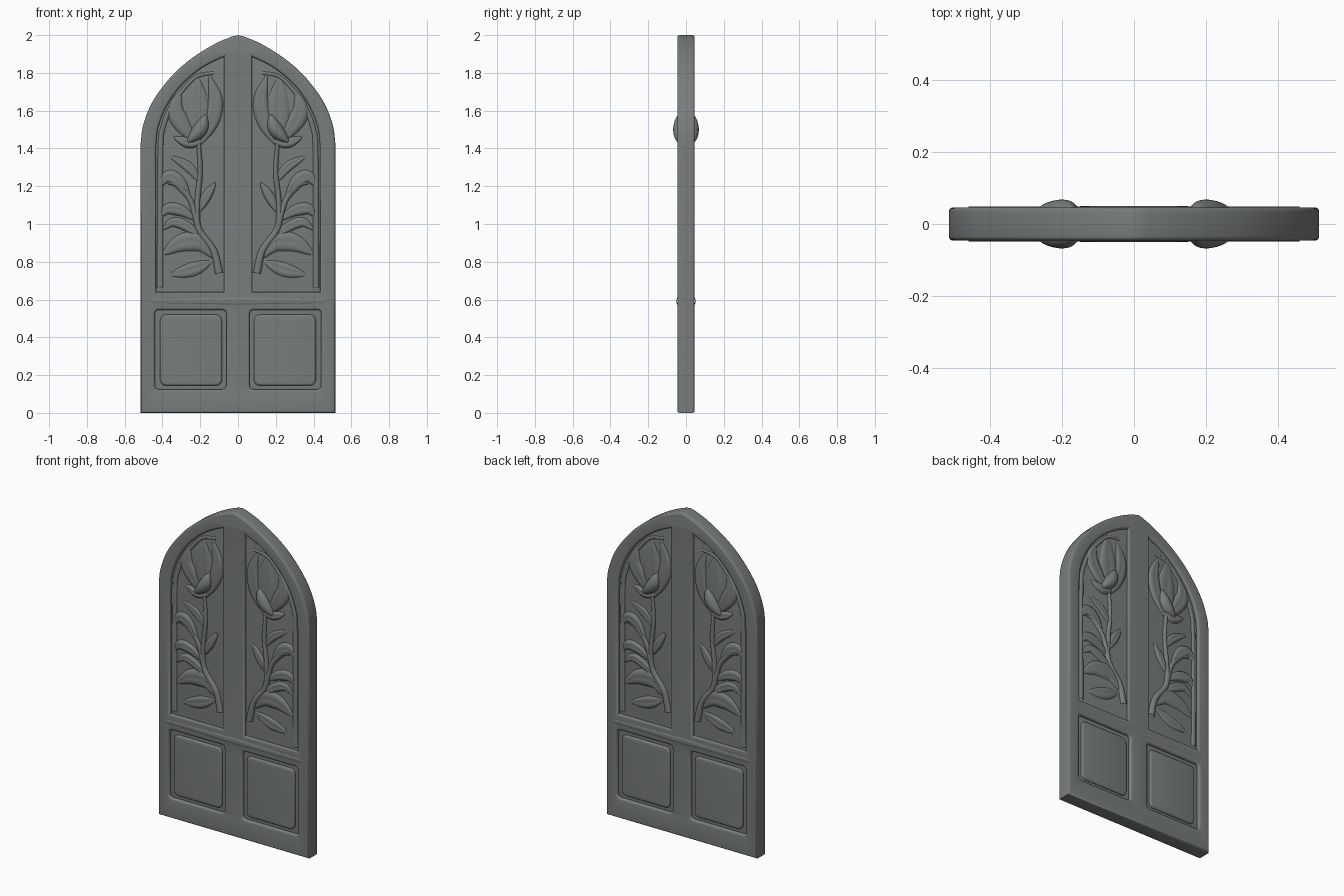
import bpy, bmesh, math
from mathutils import Vector, Matrix

if "Cube" in bpy.data.objects:
    bpy.data.objects.remove(bpy.data.objects["Cube"])

grey = bpy.data.materials.new("weathered_grey")
grey.diffuse_color = (0.19, 0.205, 0.203, 1)
grey.use_nodes = True
grey.node_tree.nodes["Principled BSDF"].inputs["Base Color"].default_value = grey.diffuse_color
FLOOR = 0.028          # half thickness of the recessed core


def finish(ob, mirror=None, angle=50):
    ob.data.materials.clear()
    ob.data.materials.append(grey)
    if mirror:
        m = ob.modifiers.new("mirror", 'MIRROR')
        m.use_axis = mirror
        m.use_mirror_merge = False
    bpy.ops.object.select_all(action='DESELECT')
    ob.select_set(True)
    bpy.context.view_layer.objects.active = ob
    bpy.ops.object.shade_smooth_by_angle(angle=math.radians(angle))
    return ob


def smooth_path(pts, n=5):
    """Catmull-Rom through 2D points."""
    p = [Vector(q) for q in pts]
    p = [2 * p[0] - p[1]] + p + [2 * p[-1] - p[-2]]
    out = []
    for i in range(1, len(p) - 2):
        a, b, c, d = p[i - 1:i + 3]
        for k in range(n):
            t = k / n
            out.append(0.5 * (2 * b + (c - a) * t + (2 * a - 5 * b + 4 * c - d) * t * t
                              + (3 * b - a - 3 * c + d) * t ** 3))
    return out + [p[-2]]


def plate(name, loops, half, bevel, mirror=None):
    """Filled outline (first loop) with holes, extruded to both sides in y."""
    cu = bpy.data.curves.new(name, 'CURVE')
    cu.dimensions = '2D'
    cu.fill_mode = 'BOTH'
    cu.extrude = half - bevel
    cu.bevel_depth = bevel
    cu.offset = -bevel
    cu.bevel_resolution = 3
    for loop in loops:
        s = cu.splines.new('POLY')
        s.points.add(len(loop) - 1)
        for pt, q in zip(s.points, loop):
            pt.co = (q[0], q[1], 0, 1)
        s.use_cyclic_u = True
    tmp = bpy.data.objects.new(name + "_tmp", cu)
    bpy.context.collection.objects.link(tmp)
    dg = bpy.context.evaluated_depsgraph_get()
    me = bpy.data.meshes.new_from_object(tmp.evaluated_get(dg))
    bpy.data.objects.remove(tmp)
    me.transform(Matrix.Rotation(math.pi / 2, 4, 'X'))
    bm = bmesh.new()
    bm.from_mesh(me)
    bmesh.ops.remove_doubles(bm, verts=bm.verts, dist=1e-5)
    bmesh.ops.recalc_face_normals(bm, faces=bm.faces)
    bm.to_mesh(me)
    bm.free()
    ob = bpy.data.objects.new(name, me)
    bpy.context.collection.objects.link(ob)
    return finish(ob, mirror)


def rounded_rect(x0, x1, z0, z1, r):
    out = []
    for cx, cz, a0 in ((x1 - r, z1 - r, 0), (x0 + r, z1 - r, 90),
                       (x0 + r, z0 + r, 180), (x1 - r, z0 + r, 270)):
        for k in range(5):
            a = math.radians(a0 + 22.5 * k)
            out.append(Vector((cx + r * math.cos(a), cz + r * math.sin(a))))
    return out


def flip(loop):
    return [Vector((-q[0], q[1])) for q in reversed(loop)]


def relief(name, path, width, height, leaf=True, base=FLOOR - 0.004, rib=0.0):
    """Raised strip along a path: pointed leaf or round stem, on all four panels."""
    pts = smooth_path(path, 7)
    n, m = len(pts), 10
    bm = bmesh.new()
    rows = []
    for i, p in enumerate(pts):
        u = i / (n - 1)
        tan = (pts[min(i + 1, n - 1)] - pts[max(i - 1, 0)]).normalized()
        nor = Vector((-tan.y, tan.x))
        prof = (math.sin(math.pi * (0.03 + 0.94 * u)) ** 0.8 if leaf
                else 1 - 0.45 * u)
        row = []
        for j in range(m + 1):
            v = 2 * j / m - 1
            q = p + nor * v * width * prof
            h = height * math.sqrt(max(0, 1 - v * v)) * prof ** 0.6
            h -= rib * math.exp(-(v / 0.25) ** 2) * prof
            row.append(bm.verts.new((q.x, -(base + h), q.y)))
        rows.append(row)
    for a, b in zip(rows, rows[1:]):
        for j in range(m):
            bm.faces.new((a[j], a[j + 1], b[j + 1], b[j]))
    bm.normal_update()
    for f in bm.faces:
        if f.normal.y > 0:
            f.normal_flip()
    me = bpy.data.meshes.new(name)
    bm.to_mesh(me)
    bm.free()
    ob = bpy.data.objects.new(name, me)
    bpy.context.collection.objects.link(ob)
    return finish(ob, (True, True, False), 70)


# pointed arch outline
half_arch = smooth_path([(0.515, 1.43), (0.503, 1.52), (0.462, 1.63), (0.40, 1.725),
                         (0.32, 1.815), (0.22, 1.895), (0.11, 1.96), (0.03, 1.993)], 4)
outline = ([Vector((-0.515, 0)), Vector((0.515, 0))] + half_arch
           + [Vector((0, 2.0))] + flip(half_arch))

# upper and lower openings
open_arch = smooth_path([(0.435, 1.40), (0.425, 1.50), (0.385, 1.61), (0.32, 1.71),
                         (0.24, 1.79), (0.16, 1.845), (0.075, 1.885)], 4)
upper = [Vector((0.075, 0.64)), Vector((0.435, 0.64))] + open_arch
lower = rounded_rect(0.062, 0.44, 0.125, 0.545, 0.02)

plate("door_frame", [outline, upper, flip(upper), lower, flip(lower)], 0.046, 0.012)

# recessed core, kept inside the frame
core = [Vector((q.x * 0.97, 0.02 + q.y * 0.975)) for q in outline]
plate("door_core", [core], FLOOR, 0.004)

# cushioned lower panels
plate("lower_panel", [rounded_rect(0.085, 0.412, 0.145, 0.52, 0.03)], 0.041, 0.011,
      (True, False, False))

# bead moulding round the upper arch and rail moulding
relief("arch_bead", [(0.412, 0.66), (0.412, 1.0), (0.41, 1.40), (0.40, 1.50), (0.36, 1.61),
                     (0.30, 1.70), (0.22, 1.78), (0.13, 1.80)], 0.018, 0.013, leaf=False)
relief("rail_ridge", [(-0.01, 0.592), (0.2, 0.592), (0.46, 0.592)], 0.022, 0.006,
       leaf=False, base=0.044)

# flower stems
relief("main_stem", [(0.10, 0.74), (0.13, 0.86), (0.21, 0.98), (0.215, 1.12),
                     (0.20, 1.28), (0.21, 1.44)], 0.022, 0.022, leaf=False)
relief("side_stem", [(0.215, 1.0), (0.25, 1.12), (0.31, 1.20), (0.37, 1.22)],
       0.018, 0.019, leaf=False)

# leaves: path, half width, height
leaves = [
    ([(0.12, 0.82), (0.20, 0.90), (0.30, 0.90), (0.40, 0.84)], 0.055, 0.020),
    ([(0.16, 0.90), (0.26, 0.98), (0.34, 1.01), (0.40, 0.97)], 0.030, 0.018),
    ([(0.22, 1.02), (0.30, 1.07), (0.37, 1.08), (0.41, 1.04)], 0.035, 0.020),
    ([(0.25, 1.12), (0.31, 1.22), (0.37, 1.25), (0.42, 1.20)], 0.040, 0.020),
    ([(0.21, 1.06), (0.17, 1.14), (0.12, 1.22)], 0.028, 0.020),
    ([(0.20, 1.22), (0.26, 1.30), (0.36, 1.36)], 0.028, 0.014),
    ([(0.14, 0.80), (0.24, 0.76), (0.36, 0.73)], 0.040, 0.015),
]
for path, w, h in leaves:
    relief("leaf", path, w, h, rib=0.004)

# flower petals and protruding bud
petals = [
    ([(0.20, 1.42), (0.14, 1.54), (0.12, 1.66), (0.15, 1.78)], 0.045, 0.020),
    ([(0.21, 1.42), (0.29, 1.52), (0.33, 1.60), (0.31, 1.70)], 0.050, 0.020),
    ([(0.21, 1.44), (0.21, 1.58), (0.22, 1.78)], 0.070, 0.017),
    ([(0.18, 1.44), (0.26, 1.43), (0.34, 1.46)], 0.030, 0.022),
]
for path, w, h in petals:
    relief("petal", path, w, h, rib=0.004)
relief("flower_bud", [(0.17, 1.58), (0.20, 1.50), (0.27, 1.43)], 0.042, 0.044)
